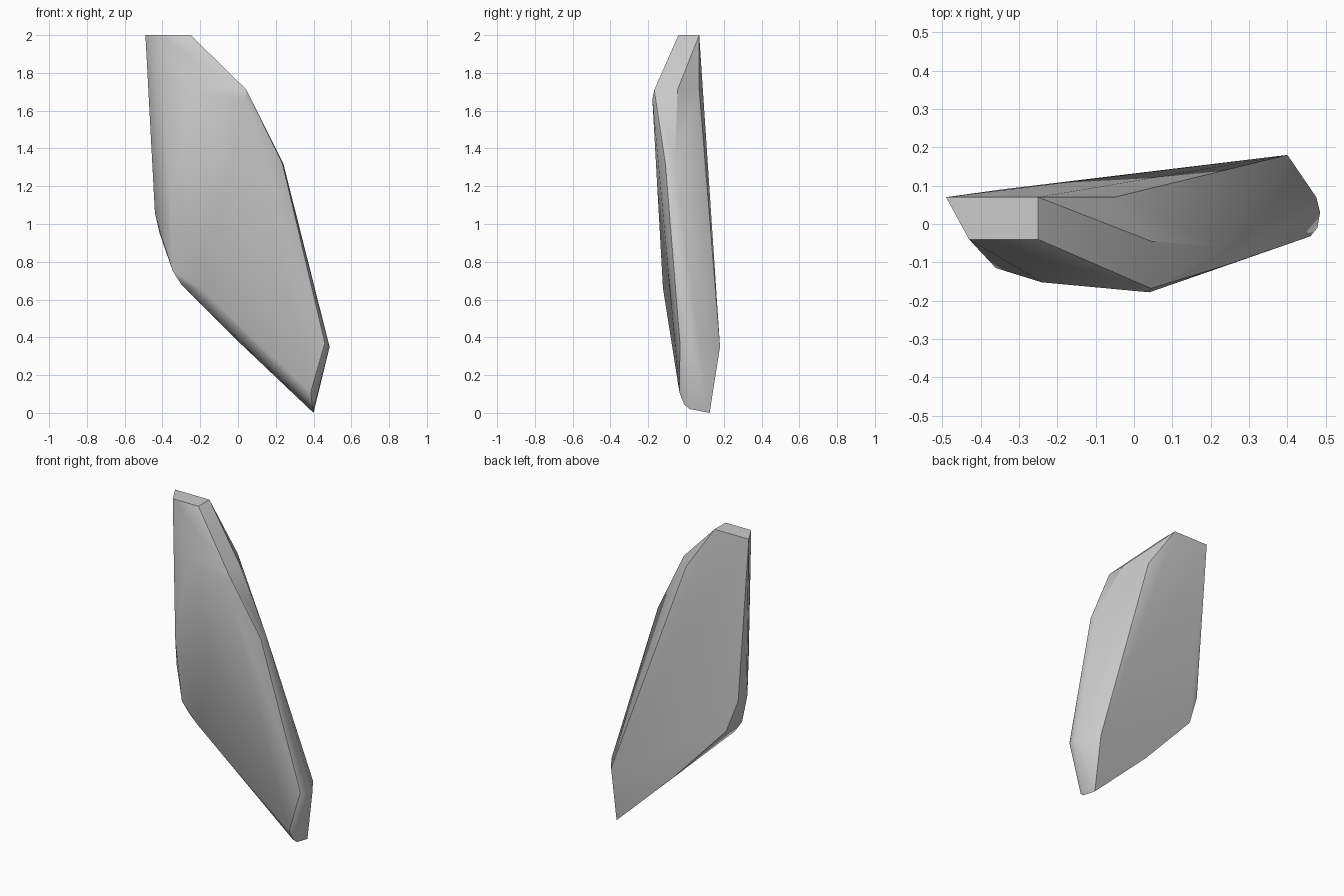
import bpy, bmesh, math

if "Cube" in bpy.data.objects:
    bpy.data.objects.remove(bpy.data.objects["Cube"])

# Corner points of the faceted shard, from the top cap down to the tip
top_cap = [(-.49, .07, 2), (-.43, -.04, 2), (-.25, -.04, 2), (-.25, .07, 2)]
shoulder = [(-.24, -.152, 1.71), (.045, -.168, 1.71), (.04, -.178, 1.66),
            (.045, -.045, 1.71), (-.05, .07, 1.71)]
right_edge = [(.235, -.109, 1.32), (.24, -.06, 1.32), (.46, -.032, .37),
              (.478, -.01, .35), (.485, .03, .35), (.475, .07, .35), (.40, .18, .35)]
left_edge = [(-.36, -.115, 1.15), (-.44, .02, 1.06), (-.415, .07, .95),
             (-.41, -.03, .95), (-.345, .09, .75), (-.345, -.07, .75),
             (-.30, -.06, .68), (-.20, -.122, .66)]
tip = [(.01, .12, .37), (.40, .125, 0), (.40, .02, .02),
       (.393, -.01, .045), (.385, -.035, .11)]

# Wrap the corners in a convex skin
bm = bmesh.new()
for p in top_cap + shoulder + right_edge + left_edge + tip:
    bm.verts.new(p)
hull = bmesh.ops.convex_hull(bm, input=bm.verts[:])
loose = [v for v in bm.verts if not v.link_faces]
bmesh.ops.delete(bm, geom=loose, context='VERTS')
bmesh.ops.dissolve_limit(bm, angle_limit=math.radians(1),
                         verts=bm.verts[:], edges=bm.edges[:])
bmesh.ops.recalc_face_normals(bm, faces=bm.faces[:])

mesh = bpy.data.meshes.new("rock_shard")
bm.to_mesh(mesh)
bm.free()
shard = bpy.data.objects.new("rock_shard", mesh)
bpy.context.collection.objects.link(shard)

# Soft shading across shallow facets, crisp main ridges
bpy.context.view_layer.objects.active = shard
shard.select_set(True)
bpy.ops.object.shade_smooth_by_angle(angle=math.radians(30))
